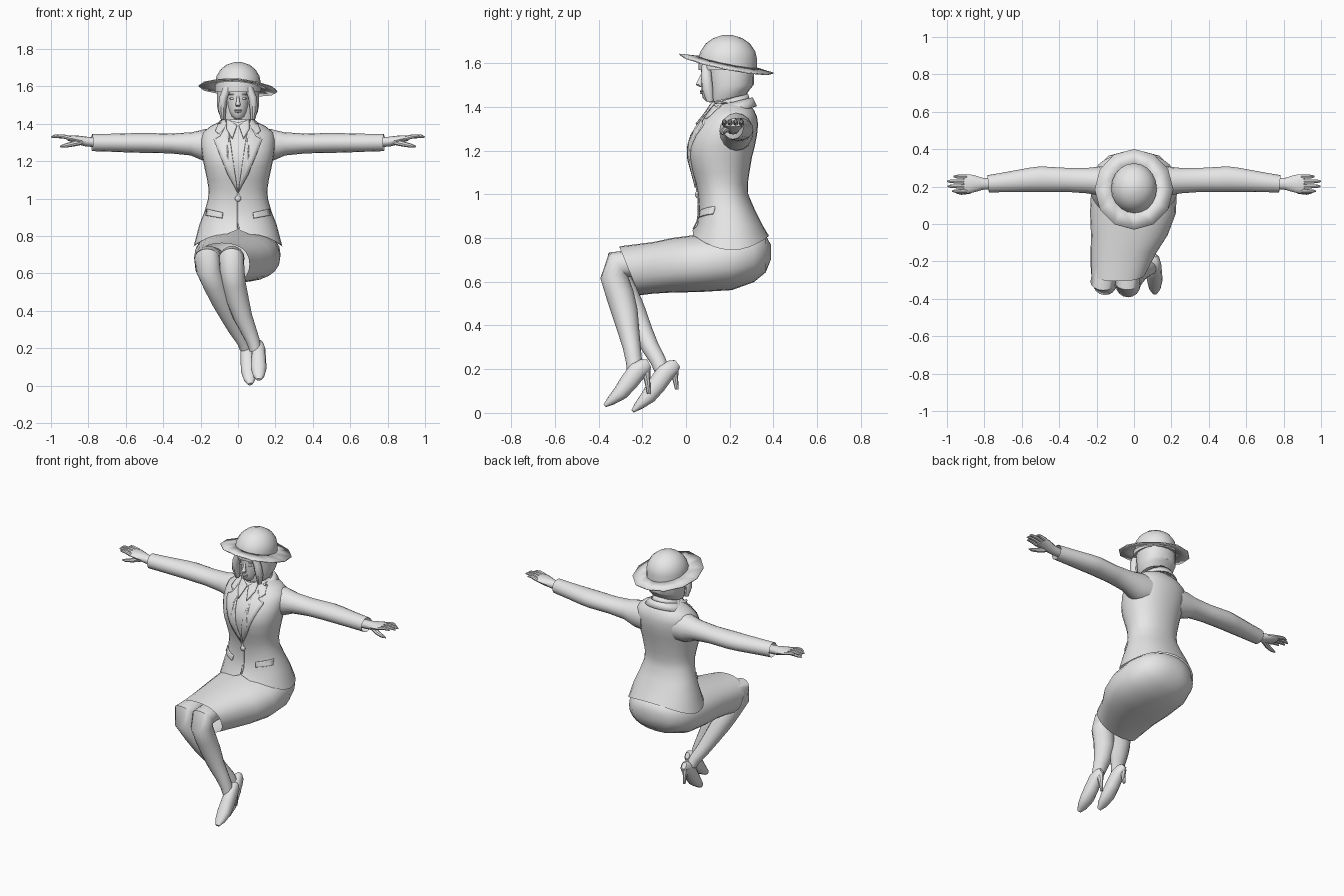
import bpy, bmesh, math
from mathutils import Vector
from mathutils.bvhtree import BVHTree

grey = bpy.data.materials.new("plain_grey")
grey.diffuse_color = (0.8, 0.8, 0.8, 1)


def finish(name, bm, thick=0):
    bmesh.ops.recalc_face_normals(bm, faces=bm.faces)
    mesh = bpy.data.meshes.new(name)
    bm.to_mesh(mesh)
    bm.free()
    mesh.materials.append(grey)
    ob = bpy.data.objects.new(name, mesh)
    bpy.context.collection.objects.link(ob)
    if thick:
        mod = ob.modifiers.new("thickness", "SOLIDIFY")
        mod.thickness = thick
        mod.offset = 0
    return ob


def loft(name, pts, side=(1, 0, 0), axis=None, n=16, power=2, caps=(True, True),
         adjust=None, thick=0):
    """Skin oval rings (x, y, z, side radius, other radius) along a path."""
    bm = bmesh.new()
    c = [Vector(p[:3]) for p in pts]
    rings = []
    for i, p in enumerate(pts):
        t = Vector(axis) if axis else c[min(i + 1, len(c) - 1)] - c[max(i - 1, 0)]
        t.normalize()
        u = Vector(side)
        u = (u - t * u.dot(t)).normalized()
        v = t.cross(u)
        ring = []
        for k in range(n):
            a = math.tau * k / n
            cu, sv = (math.copysign(abs(w) ** (2 / power), w) for w in (math.cos(a), math.sin(a)))
            co = c[i] + u * cu * p[3] + v * sv * p[4]
            if adjust:
                co = adjust(i, co)
            ring.append(bm.verts.new(co))
        rings.append(ring)
    for r, s in zip(rings, rings[1:]):
        for k in range(n):
            bm.faces.new((r[k], r[(k + 1) % n], s[(k + 1) % n], s[k]))
    if caps[0]:
        bm.faces.new(rings[0])
    if caps[1]:
        bm.faces.new(rings[-1])
    return finish(name, bm, thick)


def stack(name, rows, **kw):
    """Upright loft from rows of (z, half width, front y, back y)."""
    pts = [(0, (f + b) / 2, z, w, (b - f) / 2) for z, w, f, b in rows]
    return loft(name, pts, axis=(0, 0, 1), **kw)


def ball(name, loc, scale, seg=12):
    bm = bmesh.new()
    bmesh.ops.create_uvsphere(bm, u_segments=seg, v_segments=8, radius=1)
    for v in bm.verts:
        v.co = Vector(loc) + Vector(scale) * v.co
    return finish(name, bm)


# Jacket body with a hem that dips at the sides
def hem(i, co):
    if i == 0:
        k = min(1, abs(co.y - 0.21) / 0.17)
        co.z = 0.745 + 0.065 * k * k
        if co.y < 0.1 and abs(co.x) < 0.03:
            co.z += 0.025
    return co


jacket = stack("jacket", [
    (0.78, .237, .03, .38), (0.86, .207, .05, .35), (0.93, .18, .06, .315),
    (1.0, .16, .055, .285), (1.05, .157, .045, .283), (1.1, .165, .03, .29),
    (1.17, .18, .01, .302), (1.22, .19, .01, .315), (1.27, .197, .025, .325),
    (1.32, .198, .055, .33), (1.355, .188, .085, .325), (1.385, .15, .108, .312),
    (1.405, .11, .12, .295), (1.425, .075, .125, .27)],
    n=28, power=2.2, caps=(False, True), adjust=hem)
tree = BVHTree.FromPolygons([v.co for v in jacket.data.vertices],
                            [p.vertices[:] for p in jacket.data.polygons])


def front_y(x, z):
    hit = tree.ray_cast(Vector((x, -1, z)), Vector((0, 1, 0)))[0]
    return hit.y if hit else tree.find_nearest(Vector((x, 0.12, z)))[0].y


def plate(name, outline, lift=0.004, thick=0.009):
    """Thin piece cut to an x-z outline and laid over the jacket front."""
    bm = bmesh.new()
    bm.faces.new([bm.verts.new((x, 0, z)) for x, z in outline])
    bmesh.ops.triangulate(bm, faces=bm.faces)
    bmesh.ops.subdivide_edges(bm, edges=bm.edges, cuts=4, use_grid_fill=True)
    for v in bm.verts:
        v.co.y = front_y(v.co.x, v.co.z) - lift
    return finish(name, bm, thick)


# Jacket and shirt trim, mirrored left and right
for s, tag in ((-1, "right"), (1, "left")):
    trim = {
        "lapel": [(0, 1.03), (.055, 1.13), (.13, 1.315), (.095, 1.335), (.06, 1.40), (.045, 1.33)],
        "jacket_collar": [(.06, 1.40), (.097, 1.34), (.12, 1.36), (.10, 1.412), (.07, 1.425)],
        "pocket_flap": [(.08, .925), (.165, .945), (.17, .91), (.085, .895)],
    }
    for part, outline in trim.items():
        plate(f"{part}_{tag}", [(s * x, z) for x, z in outline])
    plate(f"shirt_collar_{tag}", [(s * x, z) for x, z in
          [(.005, 1.39), (.06, 1.43), (.06, 1.37), (.03, 1.32)]], lift=.011)
plate("jacket_front_edge", [(-.004, .84), (.006, .84), (.006, 1.03), (-.004, 1.03)], .002, .005)
ball("jacket_button", (0, front_y(0, 1.0) - .004, 1.0), (.016, .01, .016))

# Neck and standing collars, higher at the back
loft("neck", [(0, .20, 1.36, .058, .06), (0, .19, 1.48, .052, .056)])
loft("shirt_collar_band", [(0, .198, 1.395, .088, .098), (0, .195, 1.435, .068, .088)],
     axis=(0, -.3, 1), n=20, caps=(False, False), thick=.008)
loft("jacket_collar_band", [(0, .21, 1.375, .125, .115), (0, .205, 1.418, .088, .1)],
     axis=(0, -.25, 1), n=20, caps=(False, False), thick=.008)

# Sleeves and hands
for s, tag in ((-1, "right"), (1, "left")):
    def arm(name, pts, **kw):
        return loft(f"{name}_{tag}", [(s * p[0], *p[1:]) for p in pts], side=(0, 1, 0), **kw)

    arm("sleeve", [(.12, .225, 1.285, .085, .09), (.18, .23, 1.287, .078, .085),
                   (.25, .232, 1.293, .068, .062), (.36, .236, 1.295, .064, .053),
                   (.5, .24, 1.298, .068, .053), (.56, .236, 1.298, .064, .052),
                   (.68, .224, 1.299, .054, .048), (.78, .215, 1.30, .046, .046)],
        caps=(True, False))
    arm("palm", [(.74, .215, 1.30, .03, .026), (.81, .215, 1.305, .032, .026),
                 (.845, .215, 1.312, .043, .024), (.88, .215, 1.32, .051, .019),
                 (.91, .215, 1.324, .05, .014)], n=12)
    for i, tip in enumerate((.972, .996, .998, .965)):
        y = .176 + .026 * i
        arm(f"finger_{i + 1}", [(.895, y, 1.323, .012, .012), (.935, y - .001, 1.333, .011, .011),
                                (tip - .015, y, 1.333, .009, .009), (tip, y, 1.328, .004, .004)], n=8)
    arm("thumb", [(.84, .195, 1.303, .016, .016), (.885, .175, 1.292, .015, .014),
                  (.925, .167, 1.283, .011, .011), (.952, .167, 1.279, .004, .004)], n=8)

# Face with features
stack("face", [(1.427, .018, .09, .13), (1.44, .036, .077, .17), (1.465, .052, .072, .22),
               (1.50, .065, .069, .26), (1.54, .073, .068, .28), (1.60, .074, .068, .29)], n=20)
loft("nose", [(0, .072, 1.548, .006, .005), (0, .064, 1.52, .009, .011),
              (0, .06, 1.502, .014, .016), (0, .07, 1.492, .01, .008)], axis=(0, 0, 1), n=10)
ball("upper_lip", (0, .071, 1.473, ), (.021, .008, .005))
ball("lower_lip", (0, .072, 1.464), (.018, .008, .005))
for s, tag in ((-1, "right"), (1, "left")):
    ball(f"eye_{tag}", (s * .031, .079, 1.535), (.014, .007, .006))
    ball(f"eyebrow_{tag}", (s * .032, .078, 1.557), (.019, .006, .0035))
    # Hair lock framing the face
    loft(f"hair_lock_{tag}", [(s * .055, .092, 1.60, .02, .02), (s * .078, .093, 1.54, .022, .026),
                              (s * .085, .1, 1.48, .022, .025), (s * .08, .11, 1.425, .012, .016)], n=10)


# Bobbed hair, longer toward the front
def bob(i, co):
    if i < 2:
        co.z += max(0, co.y - .11) * .22
    return co


stack("hair", [(1.42, .092, .105, .275), (1.445, .106, .103, .297), (1.50, .113, .10, .31),
               (1.56, .113, .092, .312), (1.63, .108, .085, .31)], n=20, power=2.3, adjust=bob)

# Hat: dome and wide tilted brim
stack("hat_crown", [(1.57, .122, .058, .324), (1.62, .122, .055, .325), (1.655, .115, .066, .317),
                    (1.69, .094, .09, .293), (1.715, .063, .124, .258), (1.73, .02, .17, .21)], n=20)


def tilt(i, co):
    co.z = 1.598 - .2 * (co.y - .185) - .07 * co.x - (.01 * abs(co.x) / .2 if i else -.006)
    return co


loft("hat_brim", [(0, .19, 1.6, .115, .13), (0, .185, 1.6, .21, .215)], axis=(0, 0, 1), n=12,
     caps=(False, False), adjust=tilt, thick=.006)


# Seated skirt running from the hips to the knees
def skirt_hem(i, co):
    if i == 7:
        co.y -= (co.z - .65) * .41
    return co


loft("skirt", [(0, .388, .735, .05, .035), (0, .365, .728, .135, .085), (0, .31, .718, .195, .12),
               (0, .21, .70, .228, .138), (-.005, .06, .685, .23, .132), (-.025, -.06, .676, .205, .125),
               (-.055, -.15, .664, .177, .118), (-.085, -.26, .65, .146, .112)],
     axis=(0, -1, 0), n=24, power=2.3, caps=(True, False), adjust=skirt_hem)

# Legs, both slanted to one side
loft("leg_left", [(-.025, -.08, .68, .06, .06), (-.032, -.24, .685, .065, .062),
                  (-.035, -.31, .678, .068, .07), (-.032, -.328, .62, .066, .064),
                  (-.02, -.302, .54, .062, .064), (-.002, -.28, .46, .06, .06),
                  (.025, -.262, .37, .051, .049), (.055, -.248, .30, .043, .041),
                  (.082, -.238, .235, .036, .037), (.093, -.235, .19, .032, .035)])
loft("leg_right", [(-.13, -.08, .68, .06, .06), (-.155, -.24, .685, .065, .062),
                   (-.165, -.31, .678, .068, .07), (-.158, -.318, .62, .066, .064),
                   (-.125, -.28, .54, .062, .064), (-.088, -.243, .46, .058, .06),
                   (-.045, -.198, .37, .049, .047), (-.01, -.163, .30, .041, .04),
                   (.025, -.128, .24, .034, .036), (.038, -.112, .20, .03, .034)])

# High-heeled shoes
for tag, hx, tx, dy, dz in (("left", .108, .112, 0, 0), ("right", .042, .066, .128, -.025)):
    prof = [(-.168, .225, .014, .02), (-.185, .217, .028, .034), (-.22, .195, .037, .043),
            (-.262, .14, .04, .042), (-.30, .092, .042, .035), (-.345, .054, .031, .021),
            (-.372, .033, .012, .008)]
    pts = [(hx + (tx - hx) * i / 6, y + dy, z + dz * (i / 6), w, h)
           for i, (y, z, w, h) in enumerate(prof)]
    loft(f"shoe_{tag}", pts, n=12, power=2.3)
    lift = 0 if tag == "left" else .02
    loft(f"heel_{tag}", [(hx, -.188 + dy, .205, .026, .026), (hx, -.178 + dy, .15 + lift / 2, .013, .014),
                         (hx, -.17 + dy, .087 + lift, .007, .008)], axis=(0, 0, 1), n=8)

# Smooth shading with crisp edges
for ob in bpy.data.objects:
    ob.select_set(True)
bpy.context.view_layer.objects.active = jacket
bpy.ops.object.shade_smooth_by_angle(angle=math.radians(40))
